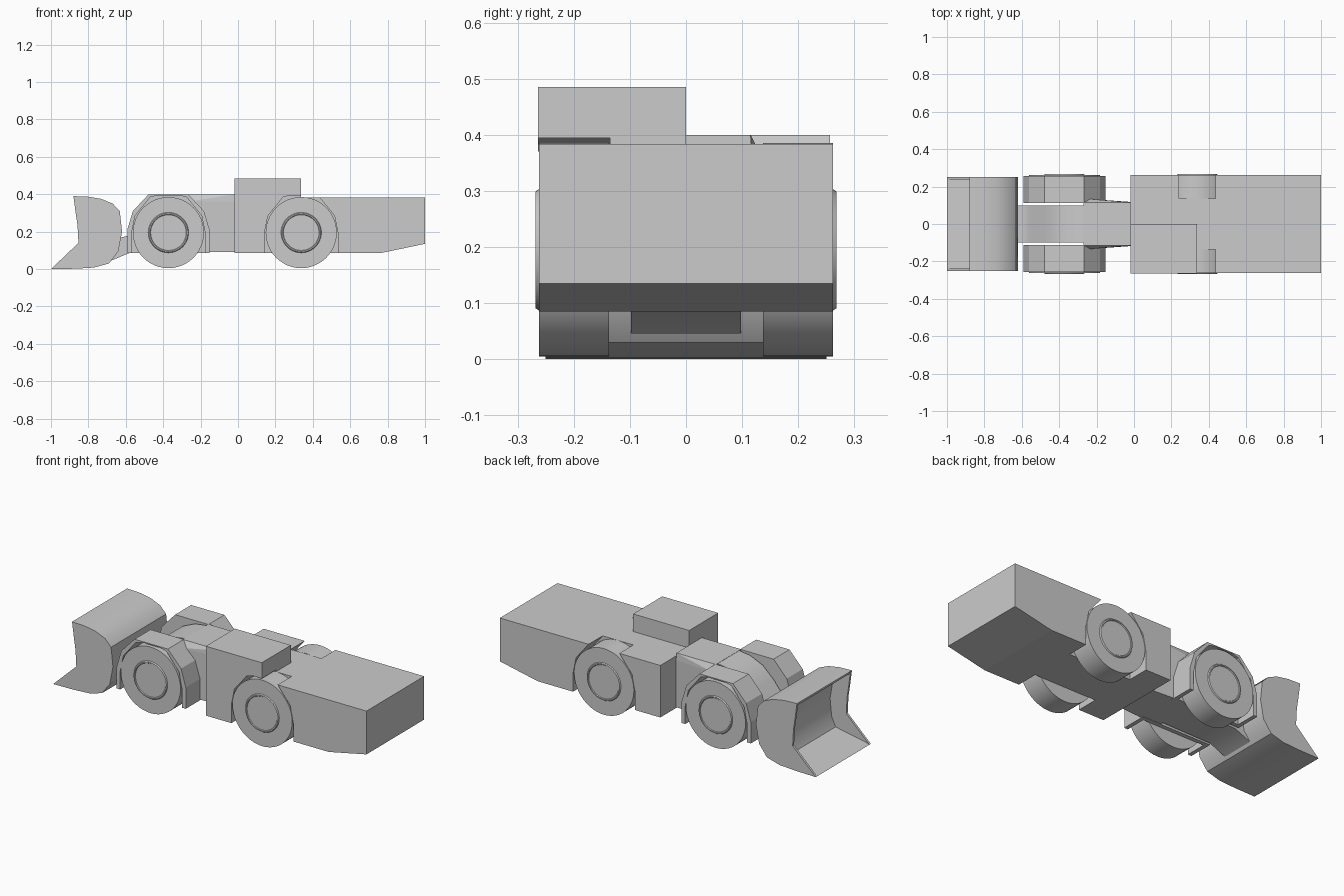
import bpy, bmesh, math

if "Cube" in bpy.data.objects:
    bpy.data.objects.remove(bpy.data.objects["Cube"])


def finish(bm, name, smooth=False):
    bmesh.ops.recalc_face_normals(bm, faces=bm.faces)
    me = bpy.data.meshes.new(name)
    bm.to_mesh(me)
    bm.free()
    ob = bpy.data.objects.new(name, me)
    bpy.context.collection.objects.link(ob)
    if smooth:
        bpy.ops.object.select_all(action='DESELECT')
        ob.select_set(True)
        bpy.context.view_layer.objects.active = ob
        bpy.ops.object.shade_smooth_by_angle(angle=math.radians(30))
    return ob


def prism(name, pts, y0, y1, smooth=False):
    """Extrude an (x, z) outline from y0 to y1."""
    bm = bmesh.new()
    face = bm.faces.new([bm.verts.new((x, y0, z)) for x, z in pts])
    ext = bmesh.ops.extrude_face_region(bm, geom=[face])
    verts = [g for g in ext['geom'] if isinstance(g, bmesh.types.BMVert)]
    bmesh.ops.translate(bm, verts=verts, vec=(0, y1 - y0, 0))
    return finish(bm, name, smooth)


def box(x0, x1, z0, z1):
    return [(x0, z0), (x1, z0), (x1, z1), (x0, z1)]


def lathe_wheel(name, x, side, z=0.195, n=48):
    """Spin a tyre and hub section around the axle."""
    section = [(0, .137), (.19, .137), (.19, .262), (.108, .262), (.104, .268),
               (.098, .268), (.095, .264), (0, .264)]
    bm = bmesh.new()
    vs = [bm.verts.new((x + r, side * y, z)) for r, y in section]
    edges = [bm.edges.new(p) for p in zip(vs, vs[1:])]
    bmesh.ops.spin(bm, geom=vs + edges, cent=(x, 0, z), axis=(0, 1, 0),
                   angle=2 * math.pi, steps=n, use_duplicate=False)
    bmesh.ops.remove_doubles(bm, verts=bm.verts, dist=1e-5)
    return finish(bm, name, True)


FRONT_X, REAR_X = -.372, .338
arch_half = [(.197, .19), (.178, .285), (.0975, .384), (.06, .394)]


def arch(cx, bottom):
    """Wheel arch outline, running right to left over the wheel."""
    half = [(.197, bottom)] + arch_half
    return [(cx + x, z) for x, z in half] + [(cx - x, z) for x, z in reversed(half)]


# Rear body and offset cab
body = prism("rear_body", [(-.02, .085), (.76, .085), (1, .135), (1, .384), (-.02, .384)],
             -.262, .262)
cab = prism("cab", box(-.02, .336, .37, .485), -.264, 0)

# Rear wheel wells, cut through the body and cab
for side, tag in ((-1, "near"), (1, "far")):
    cutter = prism("well_cutter_" + tag, arch(REAR_X, 0), side * .135, side * .3)
    cutter.hide_render = True
    cutter.hide_viewport = True
    for ob in (body, cab):
        mod = ob.modifiers.new("well", 'BOOLEAN')
        mod.operation = 'DIFFERENCE'
        mod.solver = 'EXACT'
        mod.object = cutter

# Front frame, tapering toward the articulation joint
bm = bmesh.new()
for x, wide in ((-.27, .136), (-.02, .118)):
    for y, z in ((-wide, .09), (wide, .09), (wide, .36), (.115, .4), (-.115, .4), (-wide, .36)):
        bm.verts.new((x, y, z))
bmesh.ops.convex_hull(bm, input=bm.verts)
bmesh.ops.dissolve_limit(bm, angle_limit=.01, verts=bm.verts, edges=bm.edges)
finish(bm, "front_frame")

# Lift boom between the front fenders
prism("lift_boom", [(-.26, .4), (-.34, .39), (-.42, .355), (-.49, .29), (-.55, .215),
                    (-.59, .178), (-.64, .165), (-.69, .04), (-.58, .086), (-.26, .09)],
      -.098, .098, True)

# Front fenders and all wheels
outer = [(-.22, .087), (-.22, .21), (-.19, .31), (-.106, .4),
         (.106, .4), (.19, .31), (.22, .21), (.22, .087)]
outer = [(FRONT_X + x, z) for x, z in outer]
for side, tag in ((-1, "near"), (1, "far")):
    prism("front_fender_" + tag, outer + arch(FRONT_X, .087), side * .136, side * .257)
    prism("fender_wall_" + tag, outer, side * .112, side * .136)
    lathe_wheel("front_wheel_" + tag, FRONT_X, side)
    lathe_wheel("rear_wheel_" + tag, REAR_X, side)

# Bucket: curved shell with two side plates
back = [(-1, 0), (-.87, .002), (-.77, .008), (-.69, .03), (-.64, .095), (-.62, .2),
        (-.632, .31), (-.67, .35), (-.73, .375), (-.80, .387), (-.88, .39)]
inside = [(-.875, .375), (-.81, .355), (-.765, .29), (-.75, .2), (-.76, .1), (-.785, .045), (-.98, .008)]
prism("bucket_shell", back + inside, -.238, .238, True)
for side, tag in ((-1, "near"), (1, "far")):
    prism("bucket_side_" + tag, back + [(-.868, .3), (-.858, .235), (-.853, .14)],
          side * .237, side * .25, True)
